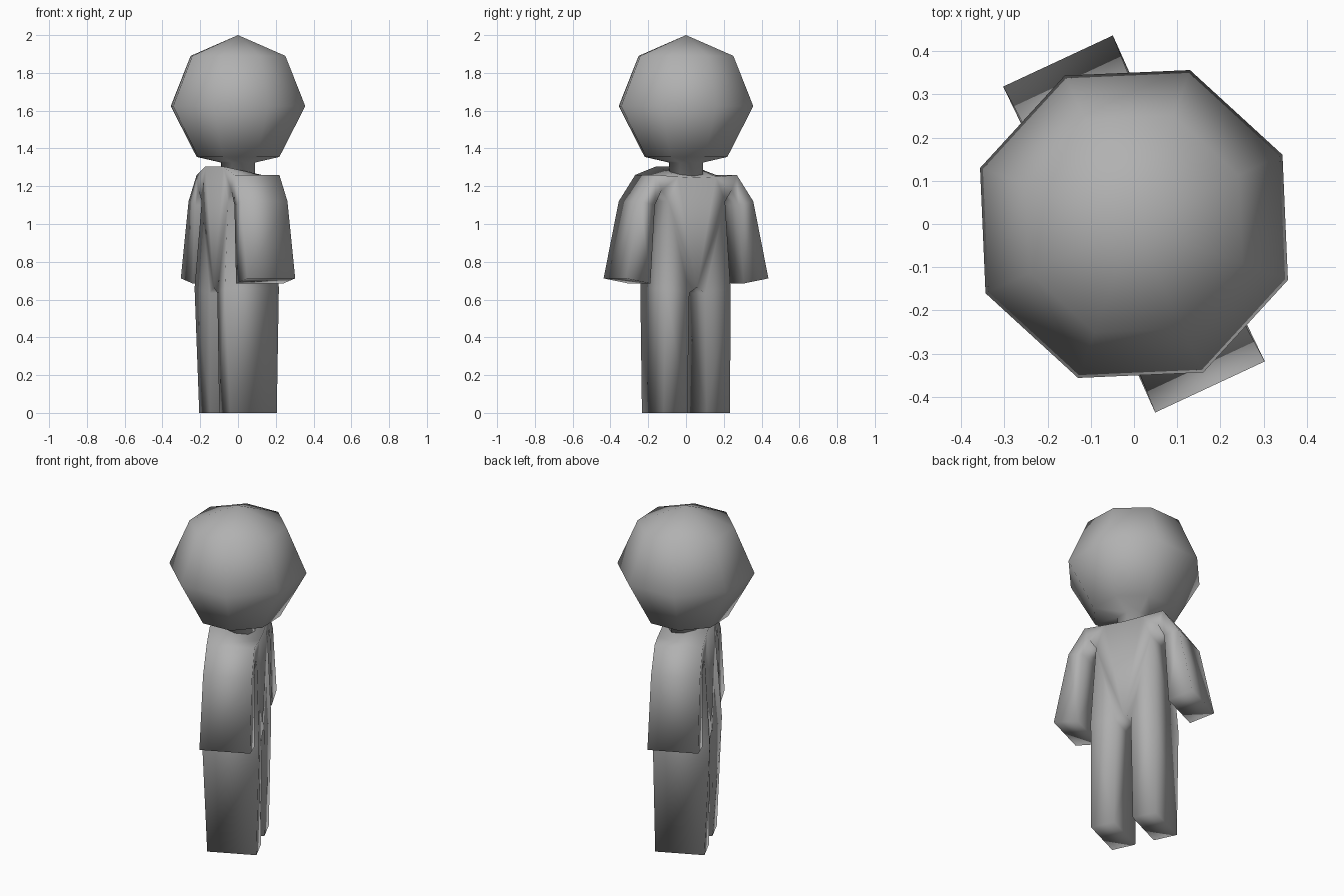
import bpy, bmesh
from math import cos, sin, pi, radians

if "Cube" in bpy.data.objects:
    bpy.data.objects.remove(bpy.data.objects["Cube"])

TURN = radians(25)  # the figure stands turned about z; local x = depth, local y = width

grey = bpy.data.materials.new("grey")
grey.diffuse_color = (0.44, 0.44, 0.44, 1)
grey.use_nodes = True
grey.node_tree.nodes["Principled BSDF"].inputs["Base Color"].default_value = grey.diffuse_color


def finish(name, bm):
    bmesh.ops.remove_doubles(bm, verts=bm.verts, dist=1e-4)
    bmesh.ops.recalc_face_normals(bm, faces=bm.faces)
    for f in bm.faces:
        f.smooth = True
    me = bpy.data.meshes.new(name)
    bm.to_mesh(me)
    bm.free()
    me.materials.append(grey)
    ob = bpy.data.objects.new(name, me)
    ob.rotation_euler.z = TURN
    bpy.context.collection.objects.link(ob)
    return ob


# Body: half outline as (width, front z, back z, front depth, back depth)
P = {
    "top":      (0.00, 1.245, 1.305, 0.138, 0.138),
    "collar":   (0.11, 1.25, 1.305, 0.138, 0.138),
    "shoulder": (0.235, 1.26, 1.26, 0.132, 0.132),
    "elbow":    (0.33, 1.12, 1.12, 0.135, 0.135),
    "cuff_out": (0.416, 0.712, 0.712, 0.140, 0.140),
    "cuff_in":  (0.272, 0.685, 0.685, 0.138, 0.138),
    "arm_in":   (0.245, 1.10, 1.10, 0.135, 0.135),
    "armpit":   (0.205, 1.18, 1.18, 0.135, 0.135),
    "rib":      (0.165, 1.12, 1.12, 0.135, 0.135),
    "hip":      (0.19, 0.66, 0.66, 0.150, 0.165),
    "foot_out": (0.194, 0.0, 0.0, 0.136, 0.136),
    "foot_in":  (0.056, 0.0, 0.0, 0.136, 0.136),
    "thigh_in": (0.046, 0.635, 0.635, 0.140, 0.142),
    "crotch":   (0.0, 0.665, 0.665, 0.138, 0.142),
}
PANELS = [
    ("top", "collar", "crotch"),
    ("collar", "rib", "crotch"),
    ("rib", "hip", "thigh_in", "crotch"),
    ("collar", "armpit", "rib"),
    ("collar", "shoulder", "armpit"),
    ("shoulder", "elbow", "arm_in", "armpit"),
    ("elbow", "cuff_out", "cuff_in", "arm_in"),
    ("hip", "foot_out", "foot_in", "thigh_in"),
]
RIM = list(P)

bm = bmesh.new()
for side in (1, -1):
    front = {k: bm.verts.new((p[3], side * p[0], p[1])) for k, p in P.items()}
    back = {k: bm.verts.new((-p[4], side * p[0], p[2])) for k, p in P.items()}
    for panel in PANELS:
        bm.faces.new([front[k] for k in panel])
        bm.faces.new([back[k] for k in panel])
    for a, b in zip(RIM, RIM[1:]):
        bm.faces.new((front[a], front[b], back[b], back[a]))
finish("body", bm)

# Head and neck: eight-sided turned profile
SIDES = 8
PROFILE = [(0.267, 1.89), (0.379, 1.624), (0.233, 1.355), (0.095, 1.325), (0.095, 1.23)]
bm = bmesh.new()
tip = bm.verts.new((0, 0, 2.0))
rings = [[bm.verts.new((r * cos(2 * pi * i / SIDES), r * sin(2 * pi * i / SIDES), z))
          for i in range(SIDES)] for r, z in PROFILE]
for i in range(SIDES):
    j = (i + 1) % SIDES
    bm.faces.new((tip, rings[0][i], rings[0][j]))
    for a, b in zip(rings, rings[1:]):
        bm.faces.new((a[i], b[i], b[j], a[j]))
bm.faces.new(rings[-1])
finish("head_and_neck", bm)
